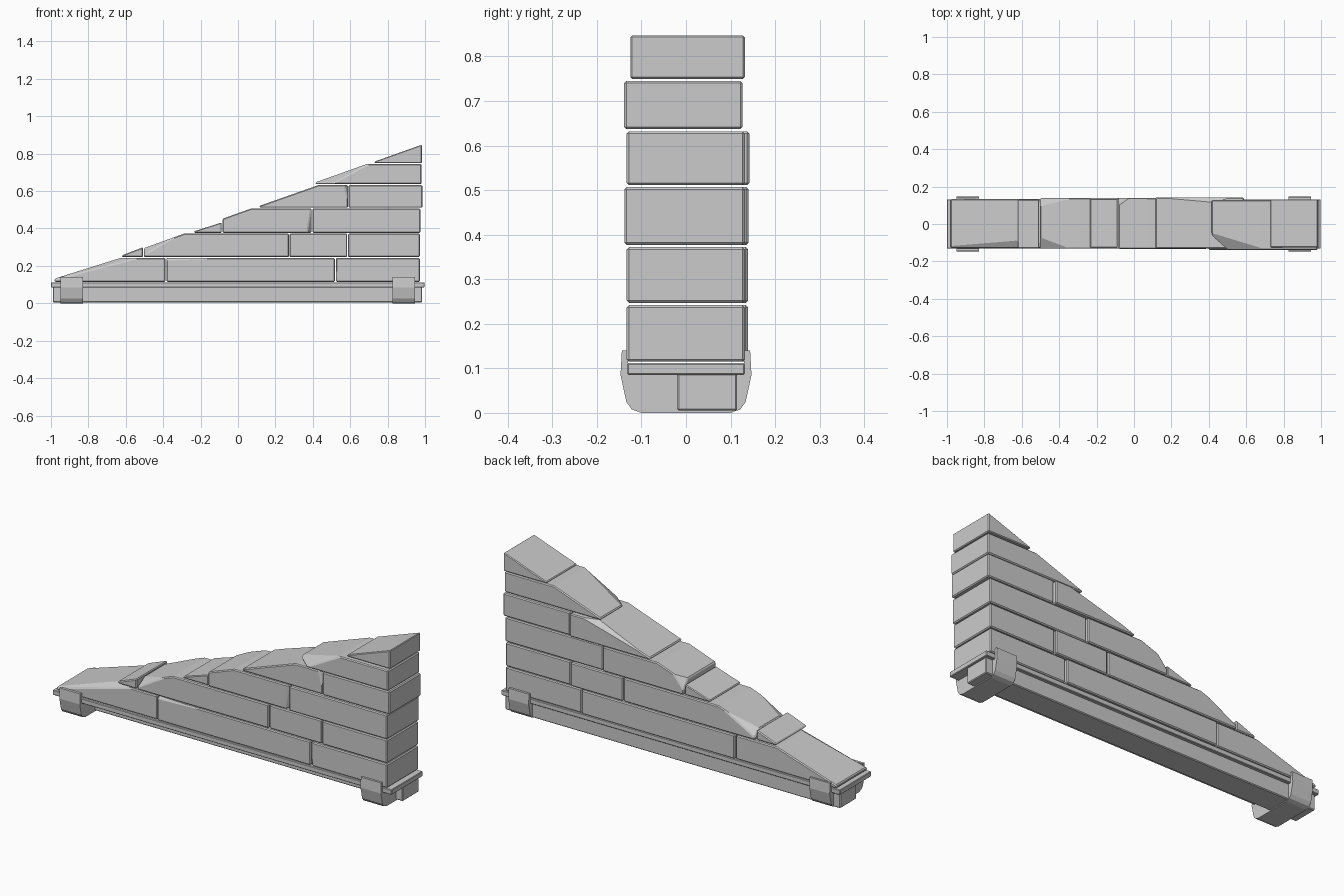
import bpy, bmesh
from mathutils import Vector


def prism(name, pts, lo, hi, axis='Y', bevel=0.005, chips=()):
    """Extrude a closed profile along X or Y, knock off chips, bevel the edges."""
    bm = bmesh.new()
    place = (lambda a, b: (a[0], b, a[1])) if axis == 'Y' else (lambda a, b: (b, a[0], a[1]))
    face = bm.faces.new([bm.verts.new(place(p, lo)) for p in pts])
    ext = bmesh.ops.extrude_face_region(bm, geom=[face])
    moved = [v for v in ext['geom'] if isinstance(v, bmesh.types.BMVert)]
    shift = (0, hi - lo, 0) if axis == 'Y' else (hi - lo, 0, 0)
    bmesh.ops.translate(bm, verts=moved, vec=shift)
    bmesh.ops.recalc_face_normals(bm, faces=bm.faces)
    for co, no in chips:
        cut = bmesh.ops.bisect_plane(bm, geom=bm.verts[:] + bm.edges[:] + bm.faces[:],
                                     plane_co=Vector(co), plane_no=Vector(no), clear_outer=True)
        edges = [e for e in cut['geom_cut'] if isinstance(e, bmesh.types.BMEdge)]
        if edges:
            bmesh.ops.contextual_create(bm, geom=edges)
    bmesh.ops.recalc_face_normals(bm, faces=bm.faces)
    if bevel:
        sharp = [e for e in bm.edges if len(e.link_faces) == 2 and e.calc_face_angle(0) > 0.9]
        bmesh.ops.bevel(bm, geom=sharp, offset=bevel, segments=1, affect='EDGES',
                        clamp_overlap=True)
    me = bpy.data.meshes.new(name)
    bm.to_mesh(me)
    bm.free()
    ob = bpy.data.objects.new(name, me)
    bpy.context.collection.objects.link(ob)
    return ob


def rect(a0, a1, b0, b1):
    return [(a0, b0), (a1, b0), (a1, b1), (a0, b1)]


# Foundation: set-back beam, thin slab, and two wrap-around brackets
prism("base_beam", rect(-0.02, 0.115, 0.005, 0.09), -0.99, 0.985, 'X', 0.004)
prism("base_slab", rect(-0.132, 0.132, 0.085, 0.112), -1.0, 0.997, 'X', 0.003)
half = [(0.10, 0.0), (0.122, 0.008), (0.134, 0.025), (0.147, 0.085), (0.144, 0.14),
        (0.130, 0.14), (0.130, 0.087)]
bracket = half + [(-y, z) for y, z in reversed(half)]
for side, x0 in (("left", -0.95), ("right", 0.825)):
    prism("bracket_" + side, bracket, x0, x0 + 0.12, 'X', 0)

# Full bricks: row, x range, z range, y range, chips
R1, R2, R3, R4 = (0.115, 0.242), (0.247, 0.372), (0.377, 0.507), (0.511, 0.632)
full = [
    (1, -0.383, 0.518, R1, (-0.132, 0.139),
     [((-0.28, -0.132, 0.237), (-0.03, -0.6, 0.8))]),
    (1, 0.524, 0.972, R1, (-0.133, 0.132), [((0.53, -0.133, 0.14), (-0.8, -0.6, -0.15))]),
    (2, 0.276, 0.584, R2, (-0.130, 0.139), []),
    (2, 0.588, 0.972, R2, (-0.133, 0.132), []),
    (3, 0.398, 0.975, R3, (-0.138, 0.132), []),
    (4, 0.592, 0.986, R4, (-0.133, 0.132), []),
]
for i, (row, x0, x1, z, y, chips) in enumerate(full):
    prism(f"brick_row{row}_{i}", rect(x0, x1, *z), *y, chips=chips)

# Sloped bricks along the ramp: name, xz profile, y range, chips
sloped = [
    ("ramp_brick_1", [(-0.98, 0.115), (-0.387, 0.115), (-0.387, 0.242), (-0.63, 0.242),
                      (-0.98, 0.132)], (-0.128, 0.134),
     [((-0.70, -0.128, 0.200), (-0.22, -0.50, 0.83))]),
    ("ramp_brick_2a", [(-0.62, 0.247), (-0.507, 0.247), (-0.507, 0.300), (-0.62, 0.257)],
     (-0.130, 0.130), []),
    ("ramp_brick_2b", [(-0.502, 0.247), (0.272, 0.247), (0.272, 0.372), (-0.29, 0.372),
                       (-0.502, 0.295)], (-0.132, 0.138),
     [((-0.45, -0.132, 0.290), (-0.45, -0.45, 0.77)),
      ((-0.46, 0.138, 0.285), (-0.40, 0.55, 0.73))]),
    ("ramp_brick_3a", [(-0.235, 0.377), (-0.088, 0.377), (-0.088, 0.432), (-0.235, 0.385)],
     (-0.126, 0.134), []),
    ("ramp_brick_3b", [(-0.083, 0.377), (0.393, 0.377), (0.393, 0.507), (0.07, 0.507),
                       (-0.083, 0.452)], (-0.133, 0.140),
     [((0.380, -0.133, 0.44), (0.78, -0.6, -0.12)),
      ((-0.06, 0.140, 0.43), (-0.6, 0.6, 0.5))]),
    ("ramp_brick_4", [(0.115, 0.511), (0.587, 0.511), (0.587, 0.632), (0.43, 0.632),
                      (0.115, 0.521)], (-0.130, 0.142),
     [((0.576, -0.130, 0.60), (0.75, -0.6, 0.2)),
      ((0.40, 0.142, 0.600), (-0.2, 0.65, 0.73))]),
    ("ramp_brick_5", [(0.415, 0.637), (0.982, 0.637), (0.982, 0.745), (0.69, 0.745),
                      (0.415, 0.647)], (-0.139, 0.127),
     [((0.57, -0.139, 0.675), (-0.42, -0.48, 0.77))]),
    ("ramp_brick_6", [(0.73, 0.750), (0.983, 0.750), (0.983, 0.848), (0.73, 0.758)],
     (-0.125, 0.132), []),
]
for name, pts, y, chips in sloped:
    prism(name, pts, *y, chips=chips)
